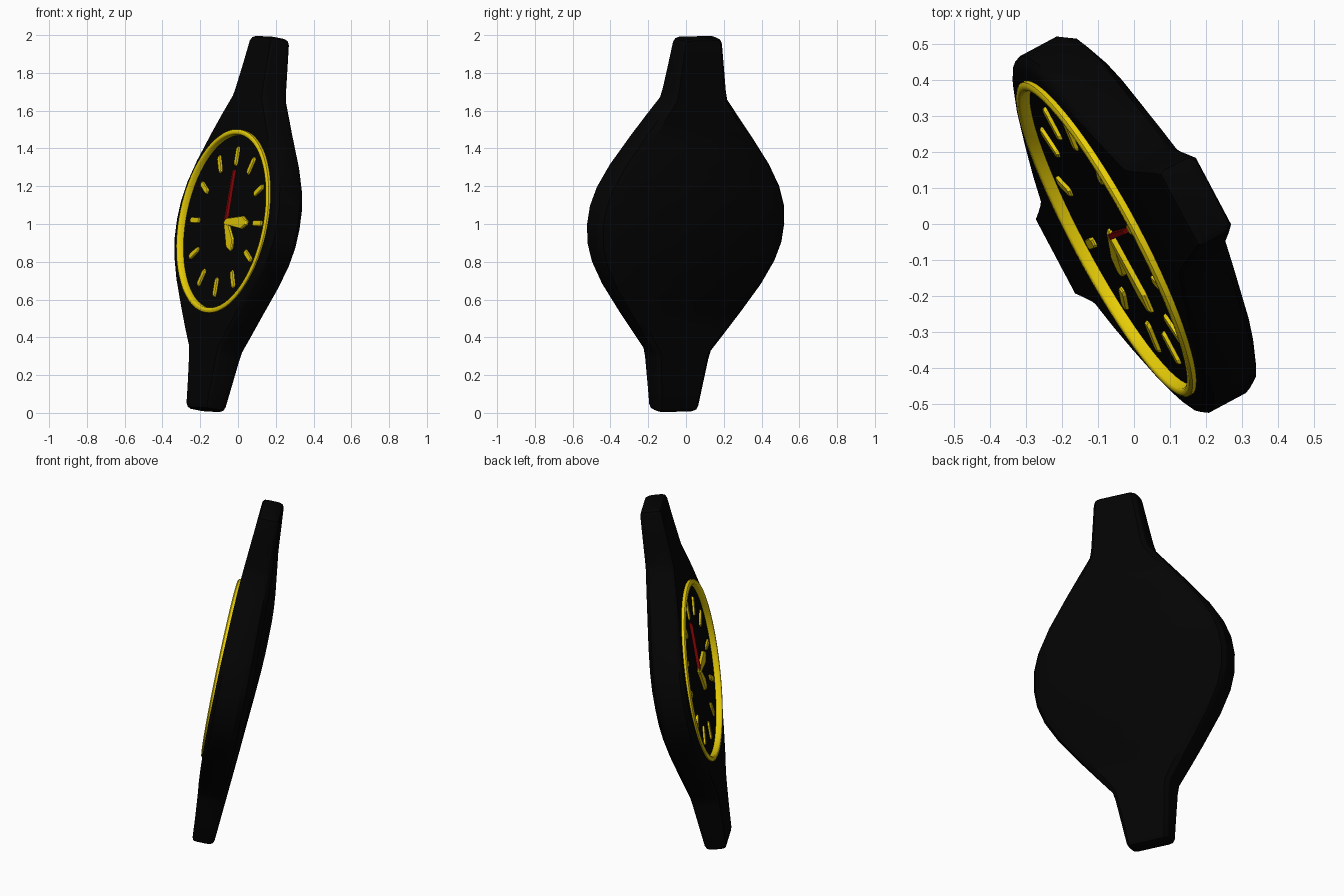
import bpy, bmesh, math
from mathutils import Matrix, Vector

if "Cube" in bpy.data.objects:
    bpy.data.objects.remove(bpy.data.objects["Cube"])

# Watch frame: local x across, y along the strap, z out of the dial
N = Vector((-0.868, -0.465, 0.17)).normalized()
U = Vector((0.164, 0.06, 1.0))
U = (U - N * U.dot(N)).normalized()
W = U.cross(N)
FRAME = Matrix.Translation((0, 0, 1)) @ Matrix((W, U, N)).transposed().to_4x4()


def material(name, rgb):
    m = bpy.data.materials.new(name)
    m.use_nodes = True
    m.diffuse_color = (*rgb, 1)
    m.node_tree.nodes["Principled BSDF"].inputs["Base Color"].default_value = (*rgb, 1)
    return m


BLACK = material("black", (0.001, 0.001, 0.001))
GOLD = material("gold", (0.8, 0.61, 0.002))
RED = material("dark_red", (0.3, 0.002, 0.003))


def finish(name, bm, mat, transform=Matrix()):
    bmesh.ops.recalc_face_normals(bm, faces=bm.faces)
    mesh = bpy.data.meshes.new(name)
    bm.to_mesh(mesh)
    bm.free()
    mesh.transform(FRAME @ transform)
    mesh.materials.append(mat)
    ob = bpy.data.objects.new(name, mesh)
    bpy.context.collection.objects.link(ob)
    return ob


def activate(ob):
    bpy.ops.object.select_all(action="DESELECT")
    ob.select_set(True)
    bpy.context.view_layer.objects.active = ob


def loft(loops, closed=False):
    """Bridge point loops; cap the ends unless the loft closes on itself."""
    bm = bmesh.new()
    rings = [[bm.verts.new(p) for p in loop] for loop in loops]
    following = rings[1:] + (rings[:1] if closed else [])
    for a, b in zip(rings, following):
        for i in range(len(a)):
            j = (i + 1) % len(a)
            bm.faces.new((a[i], a[j], b[j], b[i]))
    if not closed:
        bm.faces.new(rings[0])
        bm.faces.new(rings[-1])
    return bm


def plate(name, outline, low, high, mat, angle=0):
    """Flat part with a slightly chamfered top edge."""
    mid = low + (high - low) * 0.6
    c = sum((Vector(p) for p in outline), Vector((0, 0))) / len(outline)
    top = [c + (Vector(p) - c) * 0.9 for p in outline]
    bm = loft([[(x, y, low) for x, y in outline],
               [(x, y, mid) for x, y in outline],
               [(x, y, high) for x, y in top]])
    return finish(name, bm, mat, Matrix.Rotation(angle, 4, "Z"))


# Case and strap: stations of (along, half width, front height, back depth)
half = [(0.0, 0.56, 0.084, 0.11), (0.1, 0.55, 0.084, 0.11),
        (0.2, 0.516, 0.084, 0.107), (0.32, 0.447, 0.084, 0.101),
        (0.47, 0.335, 0.083, 0.092), (0.58, 0.248, 0.081, 0.086),
        (0.675, 0.172, 0.077, 0.08), (0.72, 0.161, 0.074, 0.077),
        (0.85, 0.142, 0.065, 0.069), (0.975, 0.124, 0.058, 0.061),
        (0.995, 0.116, 0.051, 0.054), (1.004, 0.1, 0.039, 0.04)]
stations = [(-v, h, f, b) for v, h, f, b in half[:0:-1]] + half
LEAN = -0.012  # the strap leans back slightly towards its upper end


def section(v, h, f, b):
    side = [(0.84, -b), (0.965, -0.76 * b), (1, -0.5 * b), (1, 0.75 * f), (0.98, 0.9 * f), (0.94, f)]
    outline = side + [(-s, n) for s, n in side[::-1]]
    return [(h * s, v, n + LEAN * v) for s, n in outline]


case = finish("case_and_strap", loft([section(*s) for s in stations]), BLACK)

# Dial recess cut into the case
DIAL = 0.067
bm = bmesh.new()
bmesh.ops.create_cone(bm, cap_ends=True, segments=64, radius1=0.475, radius2=0.475, depth=0.2)
cutter = finish("dial_cutter", bm, BLACK, Matrix.Translation((0, 0, DIAL + 0.1)))
cutter.hide_render = True
mod = case.modifiers.new("dial_recess", "BOOLEAN")
mod.operation = "DIFFERENCE"
mod.solver = "EXACT"
mod.object = cutter
activate(case)
bpy.ops.object.modifier_apply(modifier=mod.name)
bpy.data.objects.remove(cutter)
bpy.ops.object.shade_smooth_by_angle(angle=math.radians(30))

# Bezel ring, turned from a profile
profile = [(0.466, 0.062), (0.466, 0.094), (0.472, 0.1), (0.485, 0.1), (0.493, 0.094), (0.493, 0.062)]
turns = [2 * math.pi * i / 64 for i in range(64)]
bezel = finish("bezel", loft([[(r * math.cos(a), r * math.sin(a), n) for r, n in profile]
                              for a in turns], closed=True), GOLD)
activate(bezel)
bpy.ops.object.shade_smooth_by_angle(angle=math.radians(50))

# Hour markers
for i in range(12):
    bar = [(0.301, -0.009), (0.313, -0.015), (0.391, -0.015), (0.403, -0.009),
           (0.403, 0.009), (0.391, 0.015), (0.313, 0.015), (0.301, 0.009)]
    plate(f"hour_marker_{i + 1}", bar, DIAL - 0.003, DIAL + 0.01, GOLD, i * math.pi / 6)


# Kite-shaped hands and the slim second hand
def kite(length, width):
    return [(-0.015, -0.016), (length * 0.78, -width), (length, -width * 0.3),
            (length, width * 0.3), (length * 0.78, width), (-0.015, 0.016)]


plate("minute_hand", kite(0.24, 0.035), DIAL - 0.002, DIAL + 0.014, GOLD)
plate("hour_hand", kite(0.185, 0.037), DIAL - 0.002, DIAL + 0.012, GOLD, -math.radians(54))
plate("second_hand", [(0, -0.009), (0.28, -0.007), (0.28, 0.007), (0, 0.009)],
      DIAL - 0.002, DIAL + 0.016, RED, math.pi / 2)
